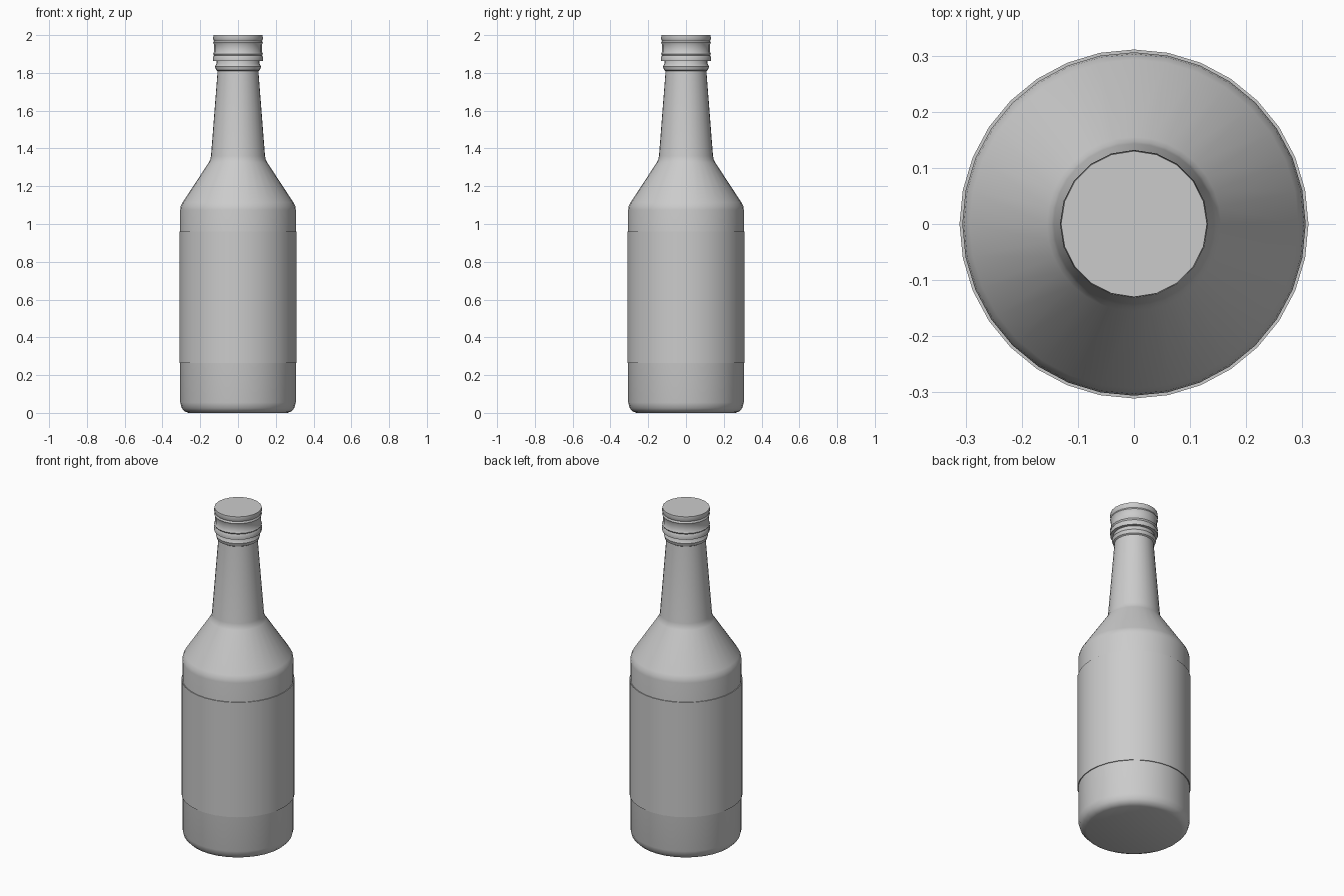
import bpy, math

cube = bpy.data.objects.get("Cube")
if cube:
    bpy.data.objects.remove(cube, do_unlink=True)

grey = bpy.data.materials.new("light grey")
grey.use_nodes = True
grey.diffuse_color = (0.6, 0.6, 0.6, 1)
grey.node_tree.nodes["Principled BSDF"].inputs["Base Color"].default_value = (0.6, 0.6, 0.6, 1)


def lathe(name, profile, sides, capped=True, angle=40):
    """Revolve (radius, height) points around z."""
    verts = [(r * math.cos(math.tau * i / sides), r * math.sin(math.tau * i / sides), z)
             for r, z in profile for i in range(sides)]
    faces = [(k * sides + i, k * sides + (i + 1) % sides,
              (k + 1) * sides + (i + 1) % sides, (k + 1) * sides + i)
             for k in range(len(profile) - 1) for i in range(sides)]
    if capped:
        top = (len(profile) - 1) * sides
        faces += [tuple(reversed(range(sides))), tuple(range(top, top + sides))]
    mesh = bpy.data.meshes.new(name)
    mesh.from_pydata(verts, [], faces)
    mesh.materials.append(grey)
    obj = bpy.data.objects.new(name, mesh)
    bpy.context.collection.objects.link(obj)
    bpy.ops.object.select_all(action='DESELECT')
    obj.select_set(True)
    bpy.context.view_layer.objects.active = obj
    bpy.ops.object.shade_smooth_by_angle(angle=math.radians(angle))
    return obj


# Bottle: rounded base, straight body, sloped shoulder, long neck and lip ring
lathe("bottle", [
    (0.262, 0), (0.282, 0.008), (0.298, 0.025), (0.306, 0.055),
    (0.306, 1.075), (0.303, 1.095), (0.293, 1.115),
    (0.155, 1.325), (0.147, 1.34), (0.143, 1.36),
    (0.108, 1.81), (0.116, 1.815), (0.122, 1.835), (0.113, 1.85),
    (0.113, 1.88)], 32)

# Label: thin open sleeve around the body
lathe("label", [(0.306, 0.265), (0.311, 0.265), (0.311, 0.96), (0.306, 0.96)], 32, capped=False)

# Screw cap: flared skirt with shallow grooves, flat top
lathe("screw_cap", [
    (0.131, 1.862), (0.132, 1.885), (0.127, 1.893), (0.132, 1.901),
    (0.127, 1.909), (0.127, 1.95), (0.132, 1.96), (0.127, 1.97),
    (0.132, 1.98), (0.130, 2.0)], 20)
